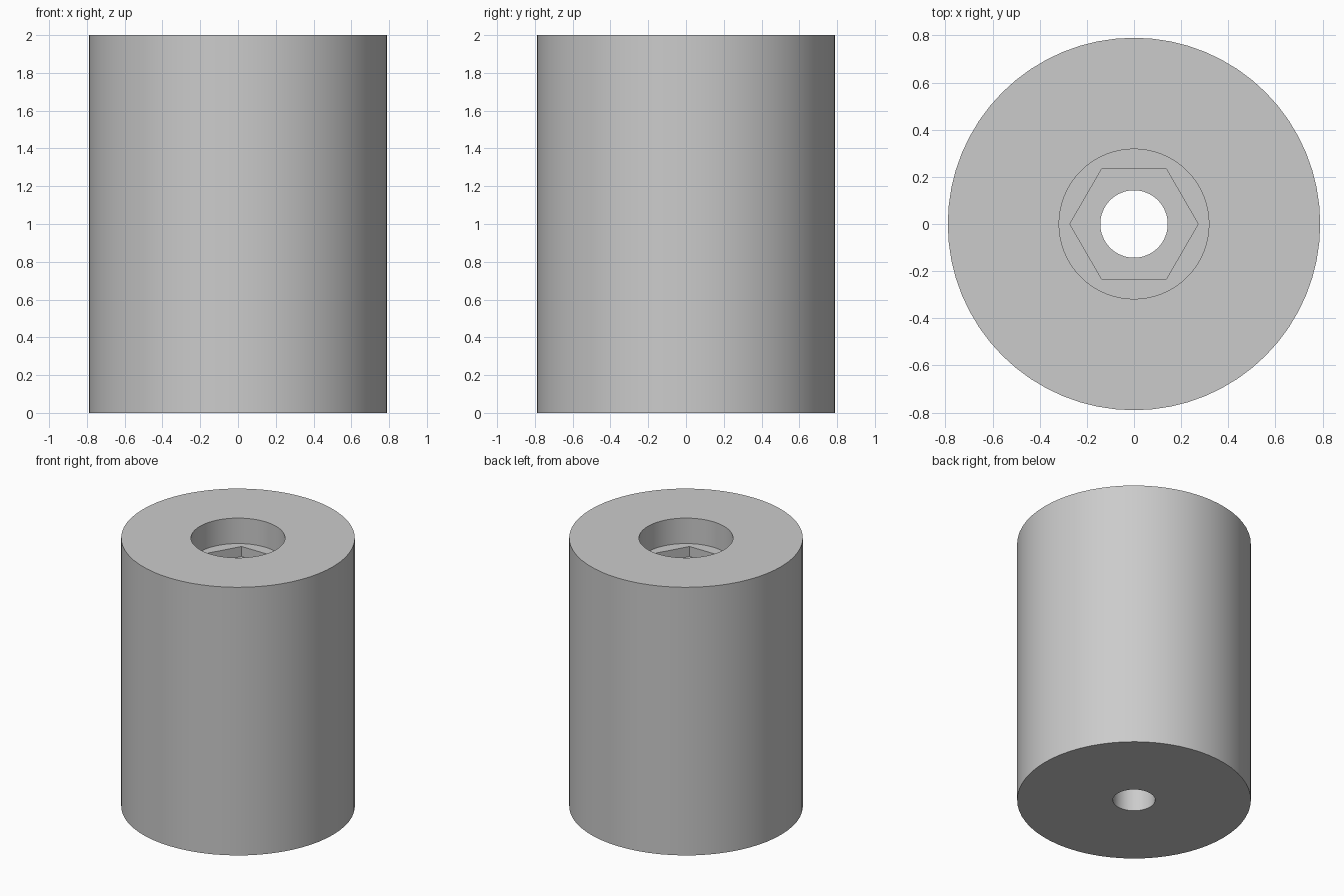
import bpy, bmesh, math

cube = bpy.data.objects.get("Cube")
if cube:
    bpy.data.objects.remove(cube, do_unlink=True)

HEIGHT, RADIUS = 2.0, 0.79
BORE_R, BORE_FLOOR = 0.318, 1.81
HEX_R, HEX_FLOOR = 0.272, 1.735
HOLE_R = 0.143
SEGMENTS = 64

grey = bpy.data.materials.new("plain grey")
grey.use_nodes = True
colour = (0.6, 0.6, 0.6, 1)
grey.diffuse_color = colour
grey.node_tree.nodes["Principled BSDF"].inputs["Base Color"].default_value = colour


def prism(name, radius, sides, bottom, top):
    """Upright prism with a corner on the +x axis."""
    mesh = bpy.data.meshes.new(name)
    bm = bmesh.new()
    ring = [bm.verts.new((radius * math.cos(math.tau * i / sides),
                          radius * math.sin(math.tau * i / sides), bottom))
            for i in range(sides)]
    base = bm.faces.new(ring)
    lid = bmesh.ops.extrude_face_region(bm, geom=[base])
    moved = [v for v in lid["geom"] if isinstance(v, bmesh.types.BMVert)]
    bmesh.ops.translate(bm, verts=moved, vec=(0, 0, top - bottom))
    bmesh.ops.recalc_face_normals(bm, faces=bm.faces)
    bm.to_mesh(mesh)
    bm.free()
    mesh.materials.append(grey)
    obj = bpy.data.objects.new(name, mesh)
    bpy.context.collection.objects.link(obj)
    return obj


# Solid cylindrical spacer
body = prism("spacer_body", RADIUS, SEGMENTS, 0, HEIGHT)

# Round counterbore, hexagonal nut pocket and through hole
cutters = [
    prism("counterbore_cutter", BORE_R, SEGMENTS, BORE_FLOOR, HEIGHT + 0.1),
    prism("nut_pocket_cutter", HEX_R, 6, HEX_FLOOR, HEIGHT + 0.05),
    prism("through_hole_cutter", HOLE_R, SEGMENTS, -0.1, HEIGHT + 0.15),
]
bpy.context.view_layer.objects.active = body
for cutter in cutters:
    cut = body.modifiers.new(cutter.name, "BOOLEAN")
    cut.operation = "DIFFERENCE"
    cut.solver = "EXACT"
    cut.object = cutter
    bpy.ops.object.modifier_apply(modifier=cut.name)
for cutter in cutters:
    bpy.data.objects.remove(cutter, do_unlink=True)

# Smooth round walls, crisp rims and hexagon corners
bpy.ops.object.select_all(action="DESELECT")
body.select_set(True)
bpy.ops.object.shade_smooth_by_angle(angle=math.radians(30))
